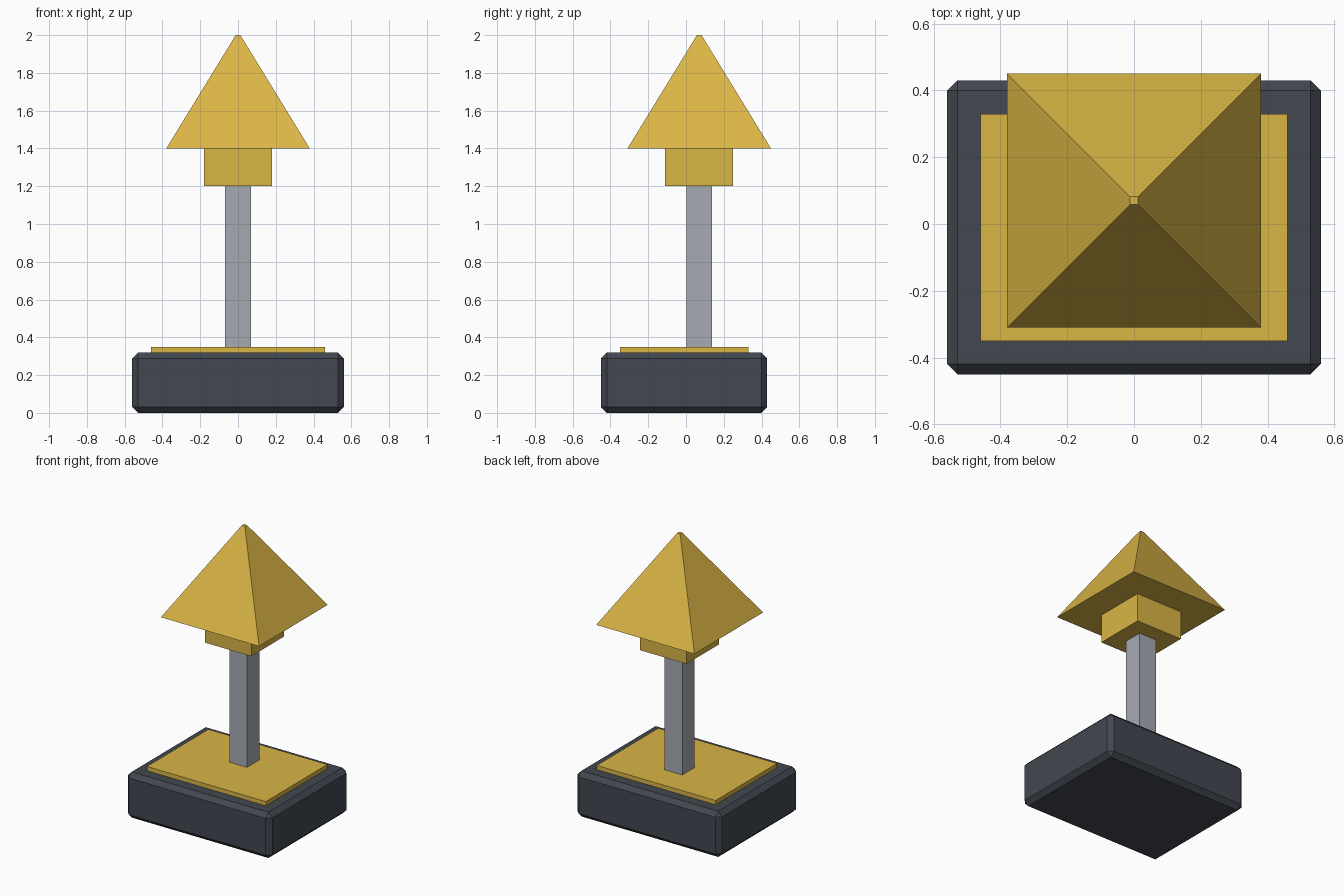
import bpy
import bmesh
from mathutils import Matrix, Vector

cube = bpy.data.objects.get("Cube")
if cube:
    bpy.data.objects.remove(cube, do_unlink=True)


def make_material(name, rgb):
    mat = bpy.data.materials.new(name)
    mat.use_nodes = True
    color = (*rgb, 1.0)
    mat.diffuse_color = color
    mat.node_tree.nodes["Principled BSDF"].inputs["Base Color"].default_value = color
    return mat


gold = make_material("gold", (0.70, 0.46, 0.06))
steel = make_material("steel grey", (0.38, 0.40, 0.45))
charcoal = make_material("charcoal", (0.054, 0.063, 0.08))


def make_box(name, mat, size_x, size_y, center_y, bottom, top, taper=1.0):
    """Upright block; taper scales the top face about its centre."""
    bm = bmesh.new()
    bmesh.ops.create_cube(bm, size=1)
    for v in bm.verts:
        if v.co.z > 0:
            v.co.x *= taper
            v.co.y *= taper
    bmesh.ops.transform(bm, verts=bm.verts,
                        matrix=Matrix.Diagonal((size_x, size_y, top - bottom, 1)))
    mesh = bpy.data.meshes.new(name)
    bm.to_mesh(mesh)
    bm.free()
    mesh.materials.append(mat)
    obj = bpy.data.objects.new(name, mesh)
    obj.location = Vector((0, center_y, (bottom + top) / 2))
    bpy.context.collection.objects.link(obj)
    return obj


# Chamfered plinth with an inlaid plate on top
base = make_box("base", charcoal, 1.12, 0.88, -0.01, 0, 0.32)
bevel = base.modifiers.new("chamfer", "BEVEL")
bevel.width = 0.031
bevel.segments = 1
make_box("top_plate", gold, 0.92, 0.68, -0.01, 0.31, 0.35)

# Square post, set back from the plate centre
POST_Y = 0.07
make_box("post", steel, 0.136, 0.136, POST_Y, 0.34, 1.21)

# Collar and pyramid head with a tiny flat tip
make_box("collar", gold, 0.36, 0.36, POST_Y, 1.20, 1.40)
make_box("pyramid_head", gold, 0.76, 0.76, POST_Y, 1.40, 2.0, taper=0.032)
